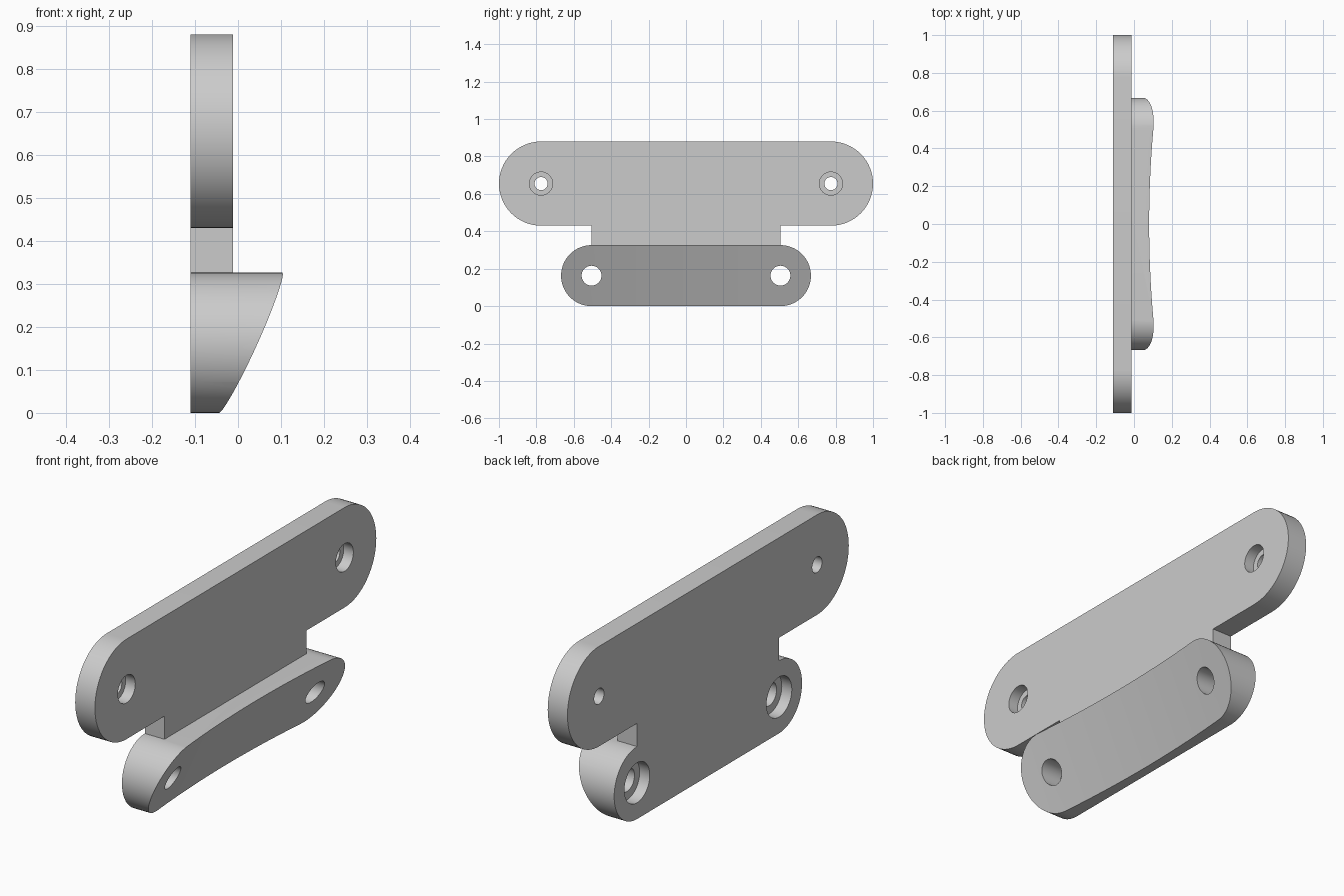
import bpy, bmesh
from math import sin, cos, pi
from mathutils import Vector

cube = bpy.data.objects.get("Cube")
if cube:
    bpy.data.objects.remove(cube, do_unlink=True)

BACK, FACE = -0.11, -0.012
UPPER_Z, UPPER_R, UPPER_Y = 0.655, 0.225, 0.775
LOWER_Z, LOWER_R, LOWER_Y = 0.163, 0.163, 0.505

grey = bpy.data.materials.new("plain grey")
grey.use_nodes = True
colour = (0.6, 0.6, 0.6, 1)
grey.diffuse_color = colour
grey.node_tree.nodes["Principled BSDF"].inputs["Base Color"].default_value = colour


def prism(name, points, along):
    """Close a flat outline and extrude it along a vector."""
    bm = bmesh.new()
    face = bm.faces.new([bm.verts.new(p) for p in points])
    out = bmesh.ops.extrude_face_region(bm, geom=[face])
    moved = [v for v in out["geom"] if isinstance(v, bmesh.types.BMVert)]
    bmesh.ops.translate(bm, verts=moved, vec=Vector(along))
    bmesh.ops.recalc_face_normals(bm, faces=bm.faces)
    mesh = bpy.data.meshes.new(name)
    bm.to_mesh(mesh)
    bm.free()
    mesh.materials.append(grey)
    obj = bpy.data.objects.new(name, mesh)
    bpy.context.collection.objects.link(obj)
    return obj


def arc(y, z, r, start, end, n=32):
    angles = [start + (end - start) * i / n for i in range(n + 1)]
    return [(BACK, y + r * cos(a), z + r * sin(a)) for a in angles]


def cut(target, cutter):
    cutter.hide_render = True
    mod = target.modifiers.new("cut", "BOOLEAN")
    mod.operation, mod.solver, mod.object = "DIFFERENCE", "EXACT", cutter
    bpy.context.view_layer.objects.active = target
    bpy.ops.object.modifier_apply(modifier=mod.name)
    bpy.data.objects.remove(cutter, do_unlink=True)


def bore(target, y, z, r, x0, x1):
    ring = arc(y, z, r, 0, 2 * pi, 48)[:-1]
    cut(target, prism("bore_cutter", [(x0, p[1], p[2]) for p in ring], (x1 - x0, 0, 0)))


def smooth(obj):
    bpy.ops.object.select_all(action="DESELECT")
    obj.select_set(True)
    bpy.context.view_layer.objects.active = obj
    bpy.ops.object.shade_smooth_by_angle(angle=0.5)


# Upper plate with rounded ends and a neck reaching down to the block
neck_top, neck_low = UPPER_Z - UPPER_R, LOWER_Z + LOWER_R
outline = arc(UPPER_Y, UPPER_Z, UPPER_R, -pi / 2, pi / 2)
outline += arc(-UPPER_Y, UPPER_Z, UPPER_R, pi / 2, 3 * pi / 2)
outline += [(BACK, y, z) for y, z in ((-LOWER_Y, neck_top), (-LOWER_Y, neck_low),
                                      (LOWER_Y, neck_low), (LOWER_Y, neck_top))]
plate = prism("mounting_plate", outline, (FACE - BACK, 0, 0))

# Lower block with rounded ends
outline = arc(LOWER_Y, LOWER_Z, LOWER_R, -pi / 2, pi / 2)
outline += arc(-LOWER_Y, LOWER_Z, LOWER_R, pi / 2, 3 * pi / 2)
block = prism("wedge_block", outline, (0.4, 0, 0))

# Sloping, gently hollow front of the block
SLOPE, z0, height = 0.45, -0.1, 0.6
ys = [-0.8 + 1.6 * i / 40 for i in range(41)]
hollow = [(-0.044 + SLOPE * z0 + 0.088 * (y * y - LOWER_Y ** 2), y, z0) for y in ys]
hollow += [(1, 0.8, z0), (1, -0.8, z0)]
cut(block, prism("slope_cutter", hollow, (SLOPE * height, 0, height)))

# Screw holes: counterbored from the face above, from the back below
for side in (-1, 1):
    bore(plate, side * UPPER_Y, UPPER_Z, 0.035, -0.3, 0.3)
    bore(plate, side * UPPER_Y, UPPER_Z, 0.062, -0.06, 0.3)
    bore(block, side * LOWER_Y, LOWER_Z, 0.053, -0.3, 0.3)
    bore(block, side * LOWER_Y, LOWER_Z, 0.09, -0.3, -0.06)

for part in (plate, block):
    smooth(part)
